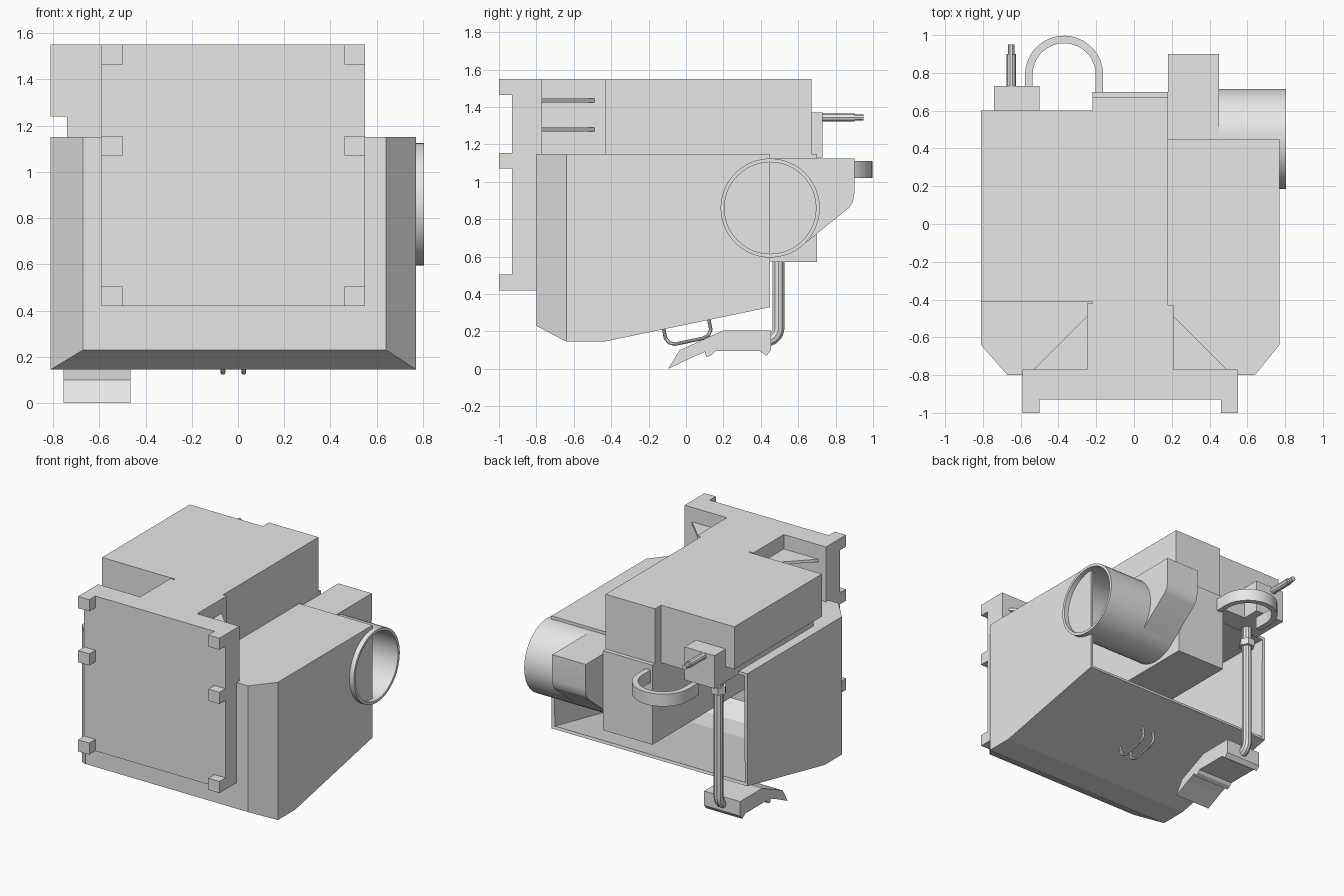
import bpy, bmesh, math
from mathutils import Vector

cube = bpy.data.objects.get("Cube")
if cube:
    bpy.data.objects.remove(cube, do_unlink=True)

grey = bpy.data.materials.new("plain_grey")
grey.use_nodes = True
grey.diffuse_color = (0.8, 0.8, 0.8, 1)
grey.node_tree.nodes["Principled BSDF"].inputs["Base Color"].default_value = (0.8, 0.8, 0.8, 1)


def finish(name, bm, smooth=False):
    bmesh.ops.recalc_face_normals(bm, faces=bm.faces)
    mesh = bpy.data.meshes.new(name)
    bm.to_mesh(mesh)
    bm.free()
    mesh.materials.append(grey)
    obj = bpy.data.objects.new(name, mesh)
    bpy.context.collection.objects.link(obj)
    if smooth:
        smooth_shade(obj)
    return obj


def smooth_shade(obj):
    bpy.ops.object.select_all(action='DESELECT')
    obj.select_set(True)
    bpy.context.view_layer.objects.active = obj
    bpy.ops.object.shade_smooth_by_angle(angle=math.radians(35))


def prism_mesh(points, axis, lo, hi):
    """Extrude a 2D outline along an axis: x takes (y, z), z takes (x, y)."""
    bm = bmesh.new()
    place = (lambda p: (lo, p[0], p[1])) if axis == 'x' else (lambda p: (p[0], p[1], lo))
    face = bm.faces.new([bm.verts.new(place(p)) for p in points])
    new = bmesh.ops.extrude_face_region(bm, geom=[face])["geom"]
    step = Vector((hi - lo, 0, 0)) if axis == 'x' else Vector((0, 0, hi - lo))
    bmesh.ops.translate(bm, vec=step, verts=[v for v in new if isinstance(v, bmesh.types.BMVert)])
    bmesh.ops.recalc_face_normals(bm, faces=bm.faces)
    return bm


def prism(name, points, axis, lo, hi, smooth=False):
    return finish(name, prism_mesh(points, axis, lo, hi), smooth)


def box(name, x, y, z):
    return prism(name, [(x[0], y[0]), (x[1], y[0]), (x[1], y[1]), (x[0], y[1])], 'z', *z)


def rod(name, path, radius):
    curve = bpy.data.curves.new(name, 'CURVE')
    curve.dimensions = '3D'
    curve.bevel_depth = radius
    curve.bevel_resolution = 3
    curve.use_fill_caps = True
    line = curve.splines.new('POLY')
    line.points.add(len(path) - 1)
    for point, co in zip(line.points, path):
        point.co = (*co, 1)
    obj = bpy.data.objects.new(name, curve)
    bpy.context.collection.objects.link(obj)
    bpy.ops.object.select_all(action='DESELECT')
    obj.select_set(True)
    bpy.context.view_layer.objects.active = obj
    bpy.ops.object.convert(target='MESH')
    obj = bpy.context.object
    obj.data.materials.clear()
    obj.data.materials.append(grey)
    smooth_shade(obj)


def arc(cx, cy, radius, start, end, steps):
    angles = [math.radians(start + (end - start) * i / steps) for i in range(steps + 1)]
    return [(cx + radius * math.cos(a), cy + radius * math.sin(a)) for a in angles]


# Lower housing: chamfered shell, open at the back
bm = prism_mesh([(-0.8, 1.15), (-0.8, 0.23), (-0.64, 0.145), (-0.44, 0.145),
                 (0.45, 0.33), (0.45, 1.15)], 'x', -0.81, 0.77)
for corner, normal in (((-0.67, -0.8, 0), (-0.16, -0.14, 0)), ((0.64, -0.8, 0), (0.16, -0.13, 0))):
    cut = bmesh.ops.bisect_plane(bm, geom=bm.verts[:] + bm.edges[:] + bm.faces[:],
                                 plane_co=corner, plane_no=normal, clear_outer=True)
    bmesh.ops.holes_fill(bm, edges=[e for e in bm.edges if e.is_boundary])
bmesh.ops.recalc_face_normals(bm, faces=bm.faces)
back = [f for f in bm.faces if f.calc_center_median().y > 0.44]
bmesh.ops.delete(bm, geom=back, context='FACES_ONLY')
mesh = bpy.data.meshes.new("lower_housing")
bm.to_mesh(mesh)
bm.free()
mesh.materials.append(grey)
housing = bpy.data.objects.new("lower_housing", mesh)
bpy.context.collection.objects.link(housing)
shell = housing.modifiers.new("wall", 'SOLIDIFY')
shell.thickness = 0.022
shell.offset = -1
shell.use_even_offset = True

# Front panel with mounting lugs
box("front_panel", (-0.59, 0.55), (-0.93, -0.8), (0.42, 1.55))
box("panel_upper_back", (-0.59, 0.55), (-0.8, -0.77), (1.15, 1.55))
for x in (-0.59, 0.46):
    for z in (0.42, 1.07, 1.465):
        box("mounting_lug", (x, x + 0.09), (-1, -0.93), (z, z + 0.085))

# Central spine, side plates and gussets
box("upper_spine", (-0.22, 0.18), (-0.77, 0.67), (1.15, 1.55))
box("rear_block", (-0.22, 0.18), (-0.6, 0.7), (0.57, 1.15))
box("left_spine_plate", (0.18, 0.21), (-0.77, -0.43), (1.15, 1.55))
box("right_spine_plate", (-0.25, -0.22), (-0.77, -0.42), (1.15, 1.55))
for x, reach in ((0.21, 0.28), (-0.25, -0.28)):
    for z in (1.27, 1.425):
        prism("gusset", [(x, -0.77), (x + reach, -0.77), (x, -0.49)], 'z', z, z + 0.02)

# Upper right box on its neck, with the rear bracket
box("upper_box", (-0.81, -0.22), (-0.41, 0.6), (1.24, 1.55))
box("box_neck", (-0.74, -0.22), (-0.41, 0.6), (1.13, 1.24))
box("rear_bracket", (-0.74, -0.5), (0.59, 0.73), (1.13, 1.37))
rod("bracket_pin", [(-0.65, 0.72, 1.345), (-0.65, 0.9, 1.345)], 0.025)
rod("bracket_pin_tip", [(-0.65, 0.89, 1.345), (-0.65, 0.95, 1.345)], 0.018)

# Half ring holder
ring = [(-0.165, 0.68)] + arc(-0.37, 0.79, 0.207, 0, 180, 18) + [(-0.577, 0.68)]
ring += [(-0.537, 0.68)] + arc(-0.37, 0.79, 0.167, 180, 0, 18) + [(-0.203, 0.68)]
prism("half_ring", ring, 'z', 1.02, 1.11, True)

# Round duct and its elbow
tube = bmesh.new()
loops = []
for x, radius in ((0.25, 0.245), (0.805, 0.245), (0.805, 0.265), (0.18, 0.265)):
    loops.append([tube.verts.new((x, y, z)) for y, z in arc(0.45, 0.86, radius, 0, 352.5, 47)])
for a, b in zip(loops, loops[1:]):
    for i in range(len(a)):
        j = (i + 1) % len(a)
        tube.faces.new((a[i], a[j], b[j], b[i]))
tube.faces.new(loops[0])
tube.faces.new(loops[-1])
finish("round_duct", tube, True)
elbow = [(0.45, 1.125), (0.9, 1.125), (0.9, 0.94), (0.892, 0.89), (0.87, 0.86)]
elbow += arc(0.45, 0.86, 0.264, -50, -90, 6)
prism("duct_elbow", elbow, 'x', 0.18, 0.45, True)

# Pedal hanging from a bent rod
bend = [(-0.61, y, z) for y, z in arc(0.425, 0.22, 0.07, 0, -90, 8)]
rod("pedal_rod", [(-0.61, 0.495, 1.15)] + bend + [(-0.61, 0.4, 0.15)], 0.033)
prism("rod_nut", arc(-0.61, 0.495, 0.055, 0, 300, 5), 'z', 0.98, 1.03)
prism("pedal", [(-0.095, 0), (-0.035, 0.1), (0.2, 0.205), (0.455, 0.205), (0.455, 0.1),
                (0.43, 0.07), (0.395, 0.095), (0.155, 0.095), (0.14, 0.075),
                (0.11, 0.062), (0.1, 0.09), (0.03, 0.06)], 'x', -0.755, -0.465)

# Twin pull handles under the sloped floor
for x in (-0.065, 0.025):
    rod("floor_handle", [(x, -0.12, 0.22), (x, -0.11, 0.165), (x, -0.09, 0.14), (x, -0.06, 0.132),
                         (x, 0.09, 0.163), (x, 0.12, 0.18), (x, 0.133, 0.21), (x, 0.12, 0.27)], 0.01)
